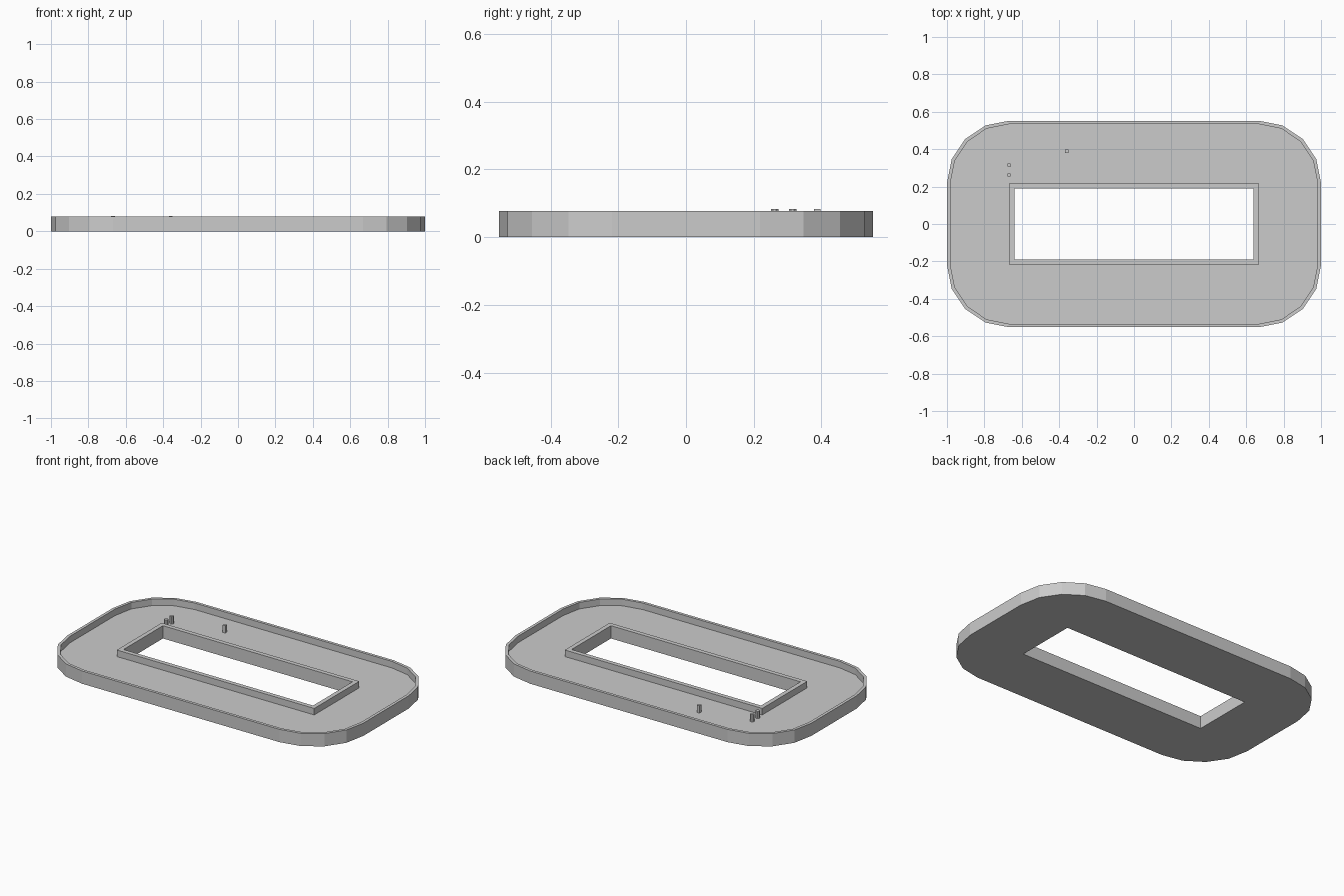
import bpy, bmesh
from math import cos, sin, pi

if "Cube" in bpy.data.objects:
    bpy.data.objects.remove(bpy.data.objects["Cube"])

FLOOR, TOP, PEG_TOP = 0.038, 0.078, 0.083


def rounded(inset):
    """Rounded rectangle outline with four segments per corner."""
    r = 0.333 - inset
    pts = []
    for q, (sx, sy) in enumerate([(1, 1), (-1, 1), (-1, -1), (1, -1)]):
        for k in range(5):
            a = (q + k / 4) * pi / 2
            pts.append((sx * 0.667 + r * cos(a), sy * 0.219 + r * sin(a)))
    return pts


def rect(x, y):
    return [(x, y), (-x, y), (-x, -y), (x, -y)]


def finish(bm, name):
    bmesh.ops.recalc_face_normals(bm, faces=bm.faces[:])
    mesh = bpy.data.meshes.new(name)
    bm.to_mesh(mesh)
    bm.free()
    obj = bpy.data.objects.new(name, mesh)
    bpy.context.collection.objects.link(obj)
    return obj


def wall(bm, rings):
    """Skin a series of (outline, height) rings; return the first and last loops."""
    loops = [[bm.verts.new((x, y, z)) for x, y in pts] for pts, z in rings]
    for a, b in zip(loops, loops[1:]):
        n = len(a)
        for i in range(n):
            j = (i + 1) % n
            bm.faces.new((a[i], a[j], b[j], b[i]))
    return loops[0], loops[-1]


def fill_between(bm, outer, inner):
    """Flat face between an outline and the opening inside it."""
    edges = [bm.edges.get((l[i - 1], l[i])) for l in (outer, inner) for i in range(len(l))]
    bmesh.ops.triangle_fill(bm, edges=edges, use_beauty=True, normal=(0, 0, 1))


# Tray: outer lip, opening lip, floor and underside
bm = bmesh.new()
out_bottom, out_floor = wall(bm, [(rounded(0), 0), (rounded(0), TOP),
                                  (rounded(0.018), TOP), (rounded(0.018), FLOOR)])
in_bottom, in_floor = wall(bm, [(rect(0.64, 0.19), 0), (rect(0.64, 0.19), TOP),
                                (rect(0.667, 0.217), TOP), (rect(0.667, 0.217), FLOOR)])
fill_between(bm, out_floor, in_floor)
fill_between(bm, out_bottom, in_bottom)
finish(bm, "tray")


# Pegs standing on the floor
def peg(name, x, y, radius, sides):
    bm = bmesh.new()
    pts = [(x + radius * cos((i + 0.5) * 2 * pi / sides),
            y + radius * sin((i + 0.5) * 2 * pi / sides)) for i in range(sides)]
    bottom, top = wall(bm, [(pts, FLOOR), (pts, PEG_TOP)])
    bm.faces.new(top)
    bm.faces.new(bottom)
    finish(bm, name)


peg("round_peg_back", -0.668, 0.315, 0.012, 8)
peg("round_peg_front", -0.668, 0.262, 0.012, 8)
peg("square_peg", -0.36, 0.388, 0.013, 4)
